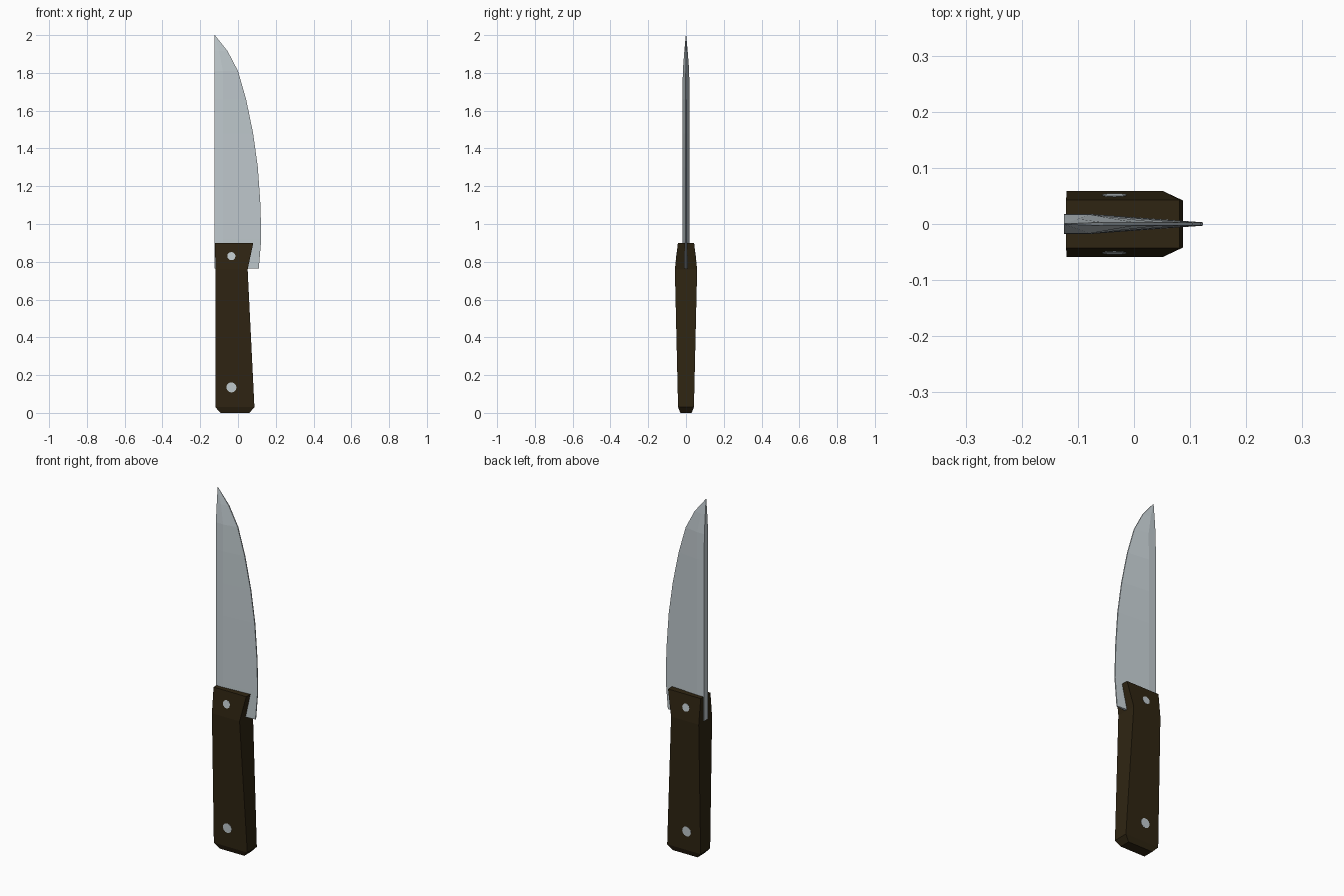
import bpy, math

if "Cube" in bpy.data.objects:
    bpy.data.objects.remove(bpy.data.objects["Cube"])


def material(name, rgb):
    m = bpy.data.materials.new(name)
    m.diffuse_color = (*rgb, 1)
    m.use_nodes = True
    m.node_tree.nodes["Principled BSDF"].inputs["Base Color"].default_value = m.diffuse_color
    return m


steel = material("steel", (0.53, 0.59, 0.62))
wood = material("dark wood", (0.028, 0.018, 0.006))


def loft(name, rings, mat):
    """Closed solid through equally sized rings, listed from bottom to top."""
    n = len(rings[0])
    verts = [p for r in rings for p in r]
    faces = [list(range(n))[::-1], list(range(len(verts) - n, len(verts)))]
    for k in range(len(rings) - 1):
        for i in range(n):
            j = (i + 1) % n
            faces.append([k * n + i, k * n + j, (k + 1) * n + j, (k + 1) * n + i])
    me = bpy.data.meshes.new(name)
    me.from_pydata(verts, [], faces)
    me.materials.append(mat)
    ob = bpy.data.objects.new(name, me)
    bpy.context.collection.objects.link(ob)
    return ob


# Handle: z, back x, front x, half thickness
sections = [(0, -0.092, 0.06, 0.03), (0.03, -0.12, 0.087, 0.042),
            (0.76, -0.12, 0.051, 0.059), (0.90, -0.121, 0.081, 0.043)]
loft("handle", [[(a, -t, z), (b, -t, z), (b, t, z), (a, t, z)]
                for z, a, b, t in sections], wood)


def half_thickness(z):
    for (z0, _, _, t0), (z1, _, _, t1) in zip(sections, sections[1:]):
        if z <= z1:
            return t0 + (t1 - t0) * (z - z0) / (z1 - z0)


# Blade: z, cutting edge x, spine half thickness
outline = [(0.765, 0.11, 0.018), (0.92, 0.123, 0.018), (1.1, 0.119, 0.018),
           (1.3, 0.105, 0.018), (1.48, 0.08, 0.018), (1.66, 0.043, 0.018),
           (1.81, 0.0, 0.017), (1.915, -0.055, 0.009), (2.0, -0.123, 0.001)]
rings = []
for z, edge, t in outline:
    ridge = min(-0.08, -0.125 + (edge + 0.125) * 0.36)
    e = min(0.003, t * 0.5)
    rings.append([(-0.125, -t, z), (ridge, -t, z), (edge, -e, z),
                  (edge, e, z), (ridge, t, z), (-0.125, t, z)])
loft("blade", rings, steel)

# Rivets: thin discs lying on both sloping handle sides
for label, z, r in (("upper", 0.83, 0.022), ("lower", 0.135, 0.027)):
    for side, s in (("front", -1), ("back", 1)):
        discs = []
        for lift in (-0.004, 0.001):
            ring = []
            for i in range(12):
                a = 2 * math.pi * i / 12 * -s
                pz = z + r * math.sin(a)
                ring.append((-0.035 + r * math.cos(a), s * (half_thickness(pz) + lift), pz))
            discs.append(ring)
        loft(f"{label}_rivet_{side}", discs, steel)
